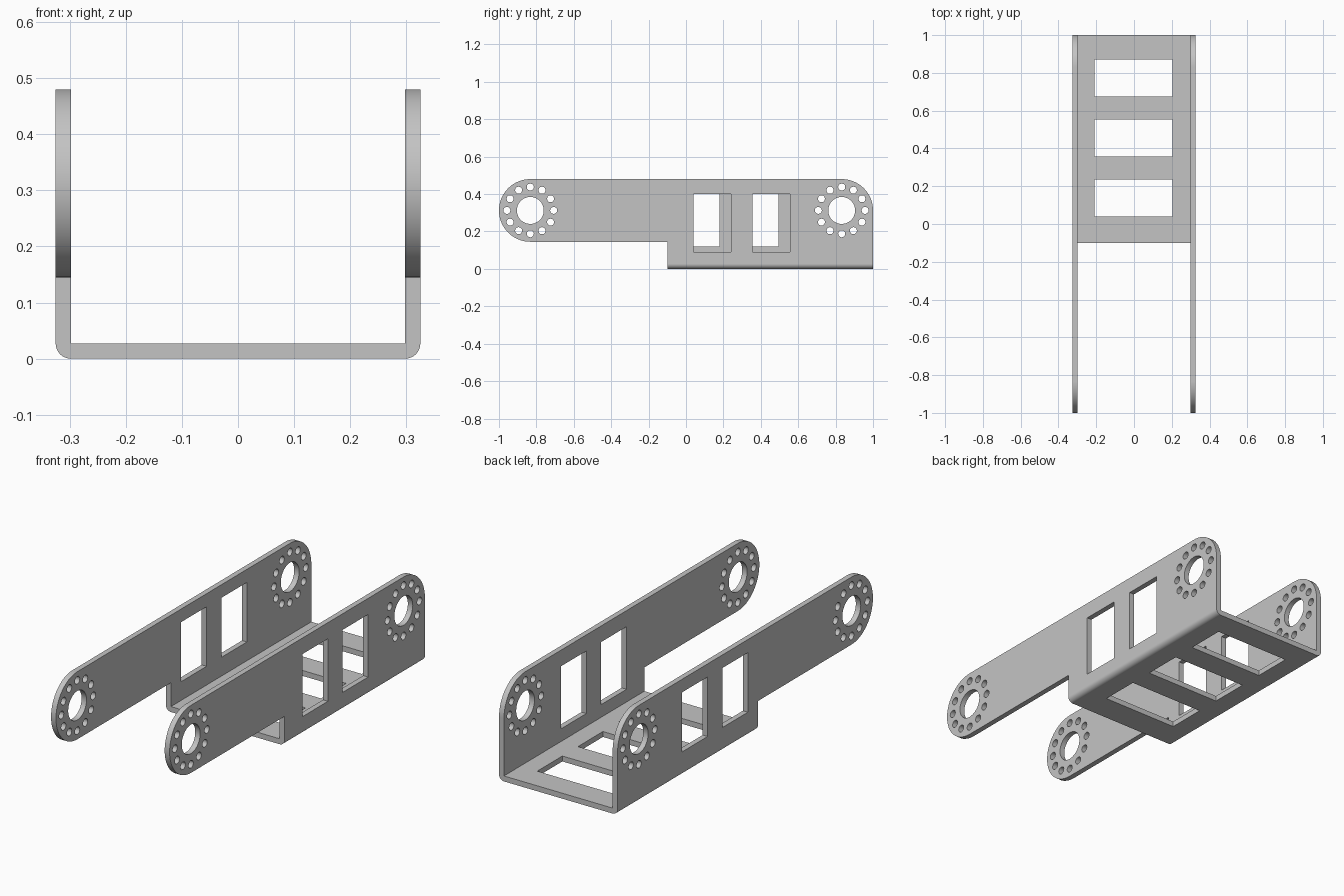
import bpy, bmesh
from math import sin, cos, pi, radians

cube = bpy.data.objects.get("Cube")
if cube:
    bpy.data.objects.remove(cube, do_unlink=True)

WIDTH, WALL = 0.325, 0.027          # half width, sheet thickness
TOP, ARM_LOW = 0.48, 0.145          # arm upper and lower edges
R = (TOP - ARM_LOW) / 2             # rounded arm end
EYE_Y, EYE_Z = 1 - R, TOP - R       # pivot hole centre

PLACE = {"x": lambda u, v, w: (w, u, v),
         "y": lambda u, v, w: (u, w, v),
         "z": lambda u, v, w: (u, v, w)}


def arc(cu, cv, r, start, end, n):
    angles = [radians(start + (end - start) * i / n) for i in range(n + 1)]
    return [(cu + r * cos(a), cv + r * sin(a)) for a in angles]


def circle(cu, cv, r, n):
    return arc(cu, cv, r, 0, 360, n)[:-1]


def rect(u0, u1, v0, v1):
    return [(u0, v0), (u1, v0), (u1, v1), (u0, v1)]


def prism(bm, loop, axis, w0, w1):
    """Extrude a closed outline along an axis."""
    a, b = ([bm.verts.new(PLACE[axis](u, v, w)) for u, v in loop] for w in (w0, w1))
    bm.faces.new(a)
    bm.faces.new(b[::-1])
    for i in range(len(loop)):
        j = (i + 1) % len(loop)
        bm.faces.new((a[j], a[i], b[i], b[j]))


def make_object(name, prisms):
    bm = bmesh.new()
    for p in prisms:
        prism(bm, *p)
    bmesh.ops.recalc_face_normals(bm, faces=bm.faces)
    mesh = bpy.data.meshes.new(name)
    bm.to_mesh(mesh)
    bm.free()
    obj = bpy.data.objects.new(name, mesh)
    bpy.context.collection.objects.link(obj)
    return obj


# U-shaped folded sheet, with rounded outer folds
inner = WIDTH - WALL
section = ([(-WIDTH, 0.6)]
           + arc(-inner, WALL, WALL, 180, 270, 8)
           + arc(inner, WALL, WALL, 270, 360, 8)
           + [(WIDTH, 0.6), (inner, 0.6), (inner, WALL), (-inner, WALL), (-inner, 0.6)])
bracket = make_object("bracket", [(section, "y", -1.1, 1.1)])

# Side outline: long rounded arm, deeper rear part
outline = (arc(-EYE_Y, EYE_Z, R, 270, 90, 32)
           + arc(EYE_Y, EYE_Z, R, 90, 0, 16)
           + [(1, -0.1), (-0.1, -0.1), (-0.1, ARM_LOW)])
side_outline = make_object("side_outline_cutter", [(outline, "x", -0.5, 0.5)])

# Pivot holes with a ring of twelve bolt holes at each end
holes = []
for y in (-EYE_Y, EYE_Y):
    holes.append((circle(y, EYE_Z, 0.072, 40), "x", -0.5, 0.5))
    for hy, hz in circle(y, EYE_Z, 0.125, 12):
        holes.append((circle(hy, hz, 0.019, 12), "x", -0.5, 0.5))

# Side windows, slightly offset between the two walls
for i in range(2):
    step = 0.315 * i
    holes.append((rect(0.04 + step, 0.24 + step, 0.09, 0.40), "x", 0.25, 0.5))
    holes.append((rect(-0.02 + step, 0.18 + step, 0.12, 0.415), "x", -0.5, -0.25))

# Floor slots
for i in range(3):
    y = 0.04 + 0.318 * i
    holes.append((rect(-0.21, 0.205, y, y + 0.196), "z", -0.1, 0.1))
hole_cutter = make_object("hole_cutter", holes)

# Cut the sheet, then discard the cutters
bpy.ops.object.select_all(action="DESELECT")
bpy.context.view_layer.objects.active = bracket
bracket.select_set(True)
for cutter, operation in ((side_outline, "INTERSECT"), (hole_cutter, "DIFFERENCE")):
    cutter.hide_render = True
    mod = bracket.modifiers.new("cut", "BOOLEAN")
    mod.object, mod.operation, mod.solver = cutter, operation, "EXACT"
    bpy.ops.object.modifier_apply(modifier=mod.name)
    bpy.data.objects.remove(cutter, do_unlink=True)

# Grey metal
grey = bpy.data.materials.new("grey_metal")
grey.use_nodes = True
colour = (0.55, 0.55, 0.55, 1)
grey.diffuse_color = colour
grey.node_tree.nodes["Principled BSDF"].inputs["Base Color"].default_value = colour
bracket.data.materials.clear()
bracket.data.materials.append(grey)

# Smooth curved walls, crisp sheet edges
bpy.ops.object.shade_smooth_by_angle(angle=radians(35))
weighted = bracket.modifiers.new("flat_sheet_normals", "WEIGHTED_NORMAL")
weighted.keep_sharp = True
